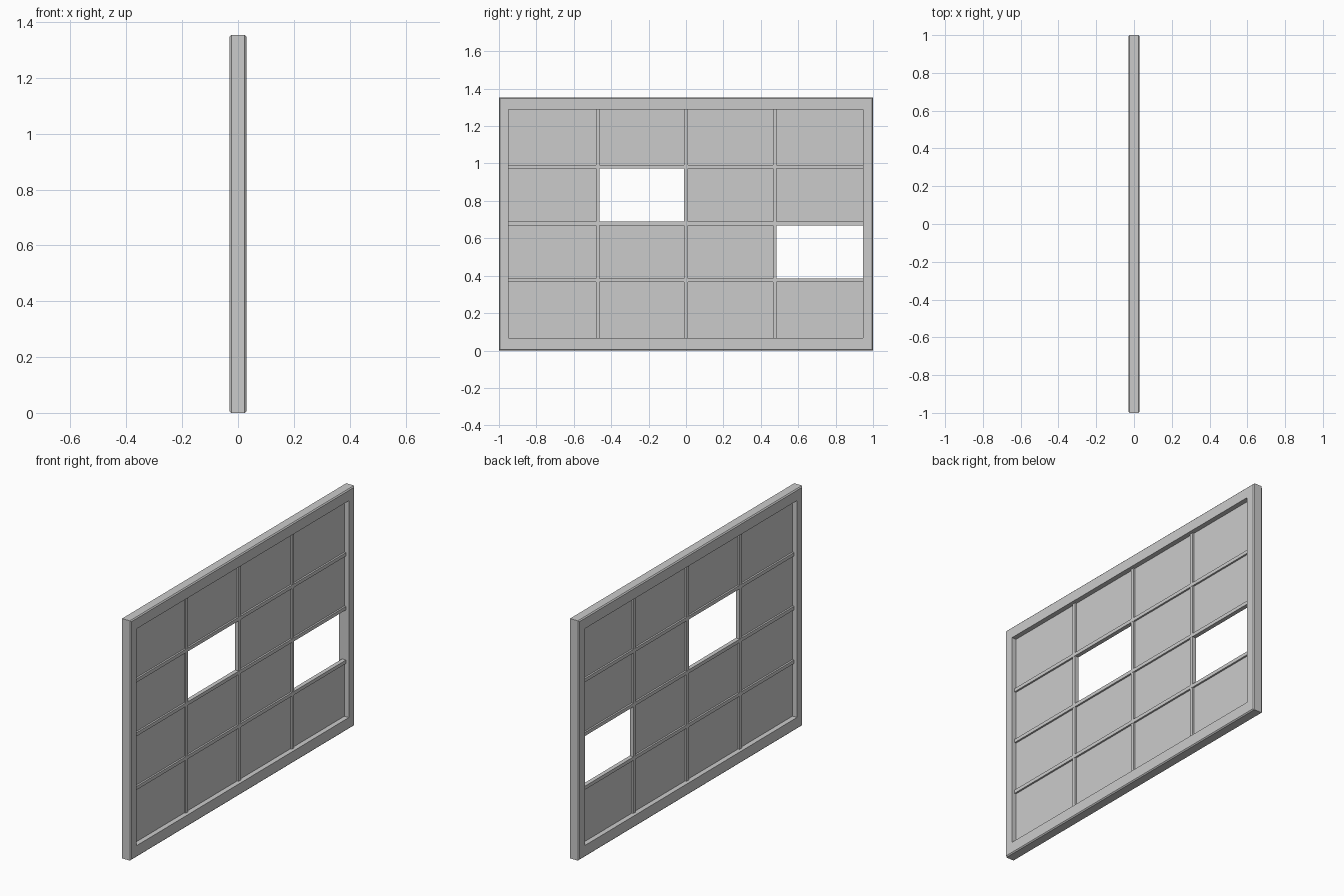
import bpy, bmesh

if "Cube" in bpy.data.objects:
    bpy.data.objects.remove(bpy.data.objects["Cube"])

Y0, Y1, Z0, Z1 = -0.948, 0.946, 0.066, 1.29   # frame opening
H = 1.354                                     # overall height
D = 0.03                                      # half depth of the frame


def add_object(name, bm):
    bmesh.ops.recalc_face_normals(bm, faces=bm.faces)
    mesh = bpy.data.meshes.new(name)
    bm.to_mesh(mesh)
    bm.free()
    obj = bpy.data.objects.new(name, mesh)
    bpy.context.collection.objects.link(obj)
    return obj


def box(name, x, y, z):
    bm = bmesh.new()
    bmesh.ops.create_cube(bm, size=1)
    for v in bm.verts:
        for i, (lo, hi) in enumerate((x, y, z)):
            v.co[i] = lo if v.co[i] < 0 else hi
    return add_object(name, bm)


# Outer frame: a bevelled cross-section carried round four mitred corners
b = 0.006
outer = lambda i: ((-1 + i, i), (1 - i, i), (1 - i, H - i), (-1 + i, H - i))
inner = ((Y0, Z0), (Y1, Z0), (Y1, Z1), (Y0, Z1))
section = [(outer(b), -D), (outer(0), -D + b), (outer(0), D - b),
           (outer(b), D), (inner, D), (inner, -D)]
bm = bmesh.new()
rings = [[bm.verts.new((x, y, z)) for y, z in pts] for pts, x in section]
for r, ring in enumerate(rings):
    nxt = rings[(r + 1) % len(rings)]
    for k in range(4):
        j = (k + 1) % 4
        bm.faces.new((ring[k], ring[j], nxt[j], nxt[k]))
add_object("outer_frame", bm)

# Glazing bars
bar_y, bar_z = (-0.472, 0.0, 0.475), (0.376, 0.679, 0.983)
w = 0.010
for y in bar_y:
    box("vertical_bar", (-0.011, 0.011), (y - w, y + w), (Z0, Z1))
for z in bar_z:
    box("horizontal_bar", (-0.012, 0.012), (Y0, Y1), (z - w, z + w))

# Glass panes, with two missing
missing = {(1, 2), (3, 1)}
ys, zs = (Y0, *bar_y, Y1), (Z0, *bar_z, Z1)
for c in range(4):
    for r in range(4):
        if (c, r) not in missing:
            box("glass_pane", (-0.002, 0.002), ys[c:c + 2], zs[r:r + 2])
